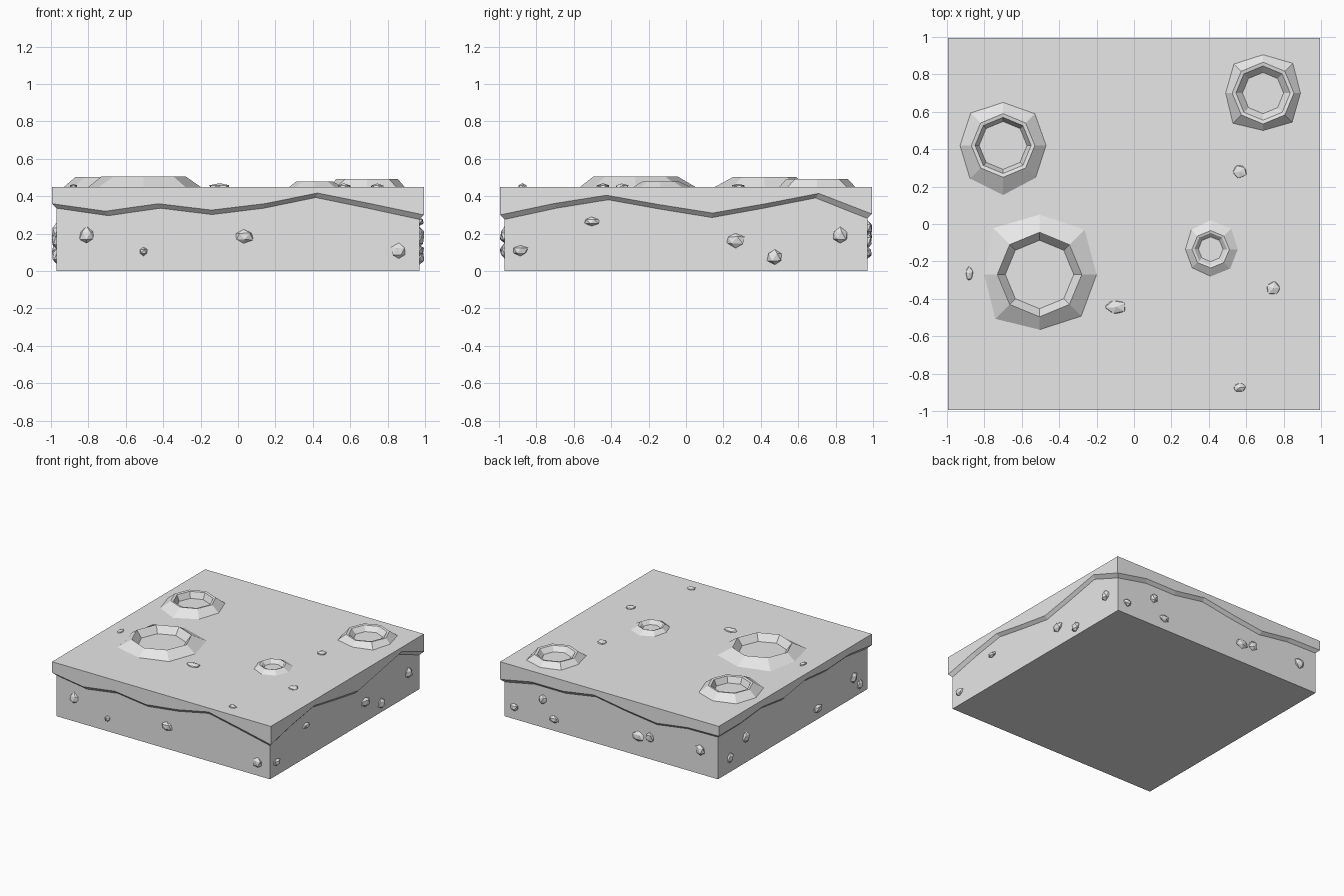
import bpy, bmesh, math, random
from mathutils import Vector

random.seed(4)
cube = bpy.data.objects.get("Cube")
if cube:
    bpy.data.objects.remove(cube, do_unlink=True)

stone = bpy.data.materials.new("grey_stone")
stone.use_nodes = True
stone.diffuse_color = (0.8, 0.8, 0.8, 1)
stone.node_tree.nodes["Principled BSDF"].inputs["Base Color"].default_value = (0.8, 0.8, 0.8, 1)

TOP = 0.45     # ground surface height
CORE = 0.97    # half width of the lower block
EDGE = 0.994   # half width of the overhanging crust


def finish(name, bm):
    bmesh.ops.recalc_face_normals(bm, faces=bm.faces)
    mesh = bpy.data.meshes.new(name)
    bm.to_mesh(mesh)
    bm.free()
    mesh.materials.append(stone)
    obj = bpy.data.objects.new(name, mesh)
    bpy.context.collection.objects.link(obj)
    return obj


def bridge(bm, a, b):
    """Join two closed rings of vertices with quads."""
    for i in range(len(a)):
        j = (i + 1) % len(a)
        bm.faces.new((a[i], a[j], b[j], b[i]))


# Lower block
bm = bmesh.new()
bmesh.ops.create_cube(bm, size=1)
for v in bm.verts:
    v.co = (v.co.x * 2 * CORE, v.co.y * 2 * CORE, (v.co.z + 0.5) * (TOP - 0.01))
finish("lower_block", bm)

# Crust with a jagged lower lip: heights run round front, right, back, left
lip = [
    [0.36, 0.32, 0.36, 0.326, 0.36, 0.417, 0.36],
    [0.30, 0.36, 0.405, 0.355, 0.31, 0.36, 0.415],
    [0.305, 0.36, 0.36, 0.405, 0.36, 0.325, 0.365],
    [0.37, 0.37, 0.395, 0.36, 0.405, 0.38, 0.395],
]
bm = bmesh.new()
upper, outer, inner = [], [], []
for side, heights in enumerate(lip):
    turn = side * math.pi / 2
    c, s = round(math.cos(turn)), round(math.sin(turn))
    for k, z in enumerate(heights):
        u = -1 + 2 * k / 7
        x, y = u * c + s, u * s - c
        upper.append(bm.verts.new((x * EDGE, y * EDGE, TOP)))
        outer.append(bm.verts.new((x * EDGE, y * EDGE, z)))
        inner.append(bm.verts.new((x * CORE, y * CORE, z - 0.024)))
bm.faces.new(upper)
bridge(bm, upper, outer)
bridge(bm, outer, inner)
finish("crust", bm)


# Craters: eight-sided raised rings with uneven feet
def crater(name, x, y, feet, rim, lip_in, floor, height):
    bm = bmesh.new()
    rings = []
    for radii, z in ((feet, TOP), ([rim] * 8, TOP + height),
                     ([lip_in] * 8, TOP + height - 0.004), ([floor] * 8, TOP)):
        ring = []
        for i, r in enumerate(radii):
            a = math.pi / 2 - i * math.pi / 4
            ring.append(bm.verts.new((x + r * math.cos(a), y + r * math.sin(a), z)))
        rings.append(ring)
    for a, b in zip(rings, rings[1:]):
        bridge(bm, a, b)
    # Open ring: make sure the outside slopes face up
    obj = finish(name, bm)
    if obj.data.polygons[0].normal.z < 0:
        obj.data.flip_normals()


crater("large_crater", -0.505, -0.27,
       [0.32, 0.34, 0.305, 0.315, 0.295, 0.335, 0.295, 0.35], 0.226, 0.222, 0.183, 0.055)
crater("back_right_crater", -0.70, 0.42,
       [0.23, 0.24, 0.23, 0.245, 0.265, 0.25, 0.23, 0.245], 0.17, 0.15, 0.128, 0.052)
crater("back_left_crater", 0.69, 0.70,
       [0.205, 0.225, 0.2, 0.22, 0.2, 0.228, 0.2, 0.22], 0.165, 0.145, 0.11, 0.042)
crater("small_crater", 0.41, -0.135,
       [0.155, 0.155, 0.145, 0.147, 0.145, 0.14, 0.135, 0.147], 0.10, 0.087, 0.066, 0.028)


# Rocks half sunk into a surface: centre plus half sizes
def rock(name, centre, size):
    bm = bmesh.new()
    bmesh.ops.create_icosphere(bm, subdivisions=1, radius=1)
    spin = random.uniform(0, math.pi)
    for v in bm.verts:
        p = v.co * random.uniform(0.88, 1.12)
        c, s = math.cos(spin), math.sin(spin)
        p = Vector((p.x * c - p.y * s, p.x * s + p.y * c, p.z))
        v.co = Vector(centre) + Vector([p[i] * size[i] for i in range(3)])
    finish(name, bm)


# Each entry: position across, position up, half width, half height
top_rocks = [(0.565, 0.28, 0.042, 0.038), (-0.88, -0.265, 0.02, 0.04),
             (-0.095, -0.445, 0.06, 0.04), (0.745, -0.345, 0.042, 0.04),
             (0.565, -0.875, 0.038, 0.026)]
front_rocks = [(-0.81, 0.19, 0.043, 0.045), (-0.505, 0.105, 0.023, 0.023),
               (0.03, 0.185, 0.052, 0.038), (0.86, 0.105, 0.042, 0.043)]
right_rocks = [(-0.885, 0.11, 0.042, 0.03), (-0.505, 0.265, 0.045, 0.025),
               (0.265, 0.165, 0.056, 0.04), (0.475, 0.075, 0.045, 0.043),
               (0.825, 0.19, 0.043, 0.043)]
back_rocks = [(0.88, 0.10, 0.04, 0.032), (0.62, 0.23, 0.04, 0.04),
              (0.52, 0.095, 0.045, 0.03), (-0.245, 0.16, 0.055, 0.04),
              (-0.35, 0.18, 0.04, 0.045), (-0.81, 0.20, 0.043, 0.045)]
left_rocks = [(0.61, 0.21, 0.045, 0.045), (0.815, 0.12, 0.04, 0.045),
              (-0.32, 0.09, 0.05, 0.035), (-0.79, 0.165, 0.04, 0.045),
              (-0.87, 0.08, 0.035, 0.04)]
DEPTH = 0.026
for i, (x, y, w, h) in enumerate(top_rocks):
    rock(f"top_rock_{i + 1}", (x, y, TOP), (w, h, 0.018))
for label, rocks, sign in (("front", front_rocks, -1), ("back", back_rocks, 1)):
    for i, (x, z, w, h) in enumerate(rocks):
        rock(f"{label}_rock_{i + 1}", (x, sign * CORE, z), (w, DEPTH, h))
for label, rocks, sign in (("plus_x", right_rocks, 1), ("minus_x", left_rocks, -1)):
    for i, (y, z, w, h) in enumerate(rocks):
        rock(f"{label}_rock_{i + 1}", (sign * CORE, y, z), (DEPTH, w, h))
